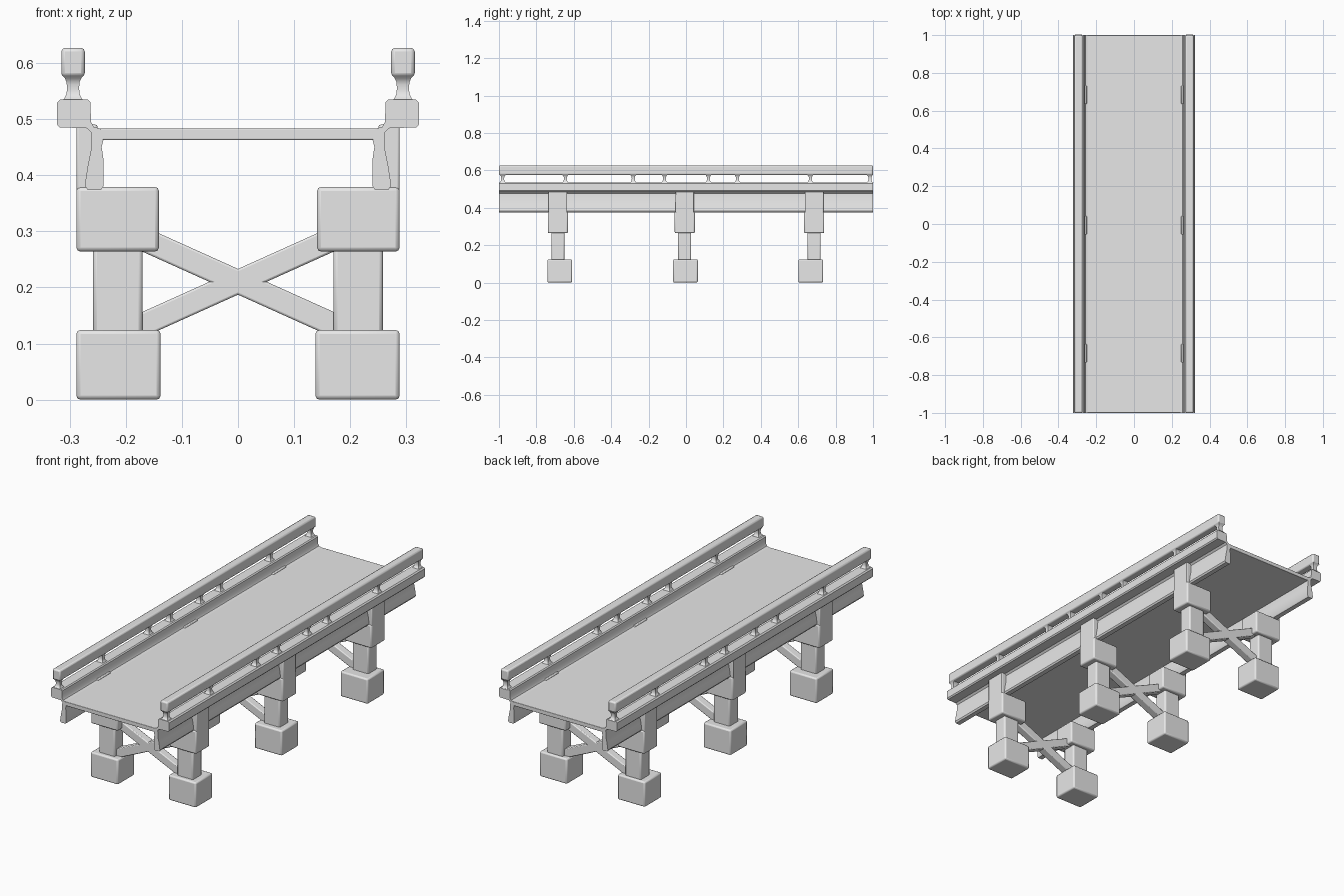
import bpy, bmesh, math
from mathutils import Vector

cube = bpy.data.objects.get("Cube")
if cube:
    bpy.data.objects.remove(cube, do_unlink=True)

grey = bpy.data.materials.new("plain grey")
grey.use_nodes = True
colour = (0.8, 0.8, 0.8, 1)
grey.diffuse_color = colour
grey.node_tree.nodes["Principled BSDF"].inputs["Base Color"].default_value = colour


def finish(name, bm, bevel=0.0):
    """Turn a bmesh into a named, coloured object with softened edges."""
    bmesh.ops.recalc_face_normals(bm, faces=bm.faces[:])
    mesh = bpy.data.meshes.new(name)
    bm.to_mesh(mesh)
    bm.free()
    mesh.materials.append(grey)
    ob = bpy.data.objects.new(name, mesh)
    bpy.context.collection.objects.link(ob)
    if bevel:
        mod = ob.modifiers.new("Soft edges", "BEVEL")
        mod.width = bevel
        mod.segments = 2
        mod.limit_method = "ANGLE"
        mod.angle_limit = math.radians(40)
    bpy.ops.object.select_all(action="DESELECT")
    ob.select_set(True)
    bpy.context.view_layer.objects.active = ob
    bpy.ops.object.shade_smooth_by_angle(angle=math.radians(35))
    return ob


def loft(name, rings, bevel=0.0):
    """Skin matching closed rings of points and cap both ends."""
    bm = bmesh.new()
    loops = [[bm.verts.new(p) for p in ring] for ring in rings]
    for a, b in zip(loops, loops[1:]):
        for i in range(len(a)):
            j = (i + 1) % len(a)
            bm.faces.new((a[i], a[j], b[j], b[i]))
    bm.faces.new(loops[0])
    bm.faces.new(loops[-1])
    return finish(name, bm, bevel)


def rect(x, y, z, wx, wy):
    return [(x + sx * wx / 2, y + sy * wy / 2, z)
            for sx, sy in ((-1, -1), (1, -1), (1, 1), (-1, 1))]


def box(name, xs, ys, zs, bevel=0.007):
    x, y = sum(xs) / 2, sum(ys) / 2
    wx, wy = abs(xs[1] - xs[0]), ys[1] - ys[0]
    return loft(name, [rect(x, y, z, wx, wy) for z in zs], bevel)


def extrude_y(name, profile, y0, y1, bevel=0.0):
    return loft(name, [[(x, y, z) for x, z in profile] for y in (y0, y1)], bevel)


# Deck slab
box("deck", (-0.255, 0.255), (-1, 1), (0.463, 0.483), 0.002)

# Girder with flared foot and curb, in one section
girder = [(0.244, 0.374), (0.268, 0.374), (0.273, 0.382), (0.268, 0.415),
          (0.262, 0.445), (0.261, 0.476), (0.270, 0.484), (0.318, 0.485),
          (0.323, 0.491), (0.323, 0.529), (0.317, 0.535), (0.268, 0.535),
          (0.263, 0.530), (0.262, 0.495), (0.257, 0.486), (0.245, 0.483),
          (0.240, 0.462), (0.243, 0.450), (0.240, 0.430), (0.240, 0.380)]
post_ys = (-0.98, -0.645, -0.282, -0.115, 0.12, 0.275, 0.665, 0.983)
pier_ys = (-0.685, -0.007, 0.685)
foot_ys = (-0.675, -0.003, 0.667)

for side, label in ((1, "left"), (-1, "right")):
    extrude_y(label + "_girder", [(side * x, z) for x, z in girder], -1, 1)
    box(label + "_handrail", (side * 0.273, side * 0.315), (-1, 1), (0.575, 0.627))

    # Waisted posts between the curb and the handrail
    for n, y in enumerate(post_ys):
        rings = []
        for i in range(9):
            t = i / 4 - 1
            flare = abs(t) ** 3
            wy = 0.016 + 0.022 * flare
            rings.append(rect(side * 0.294, y, 0.5555 + 0.0225 * t,
                              0.022 + 0.016 * flare, wy))
        loft(f"{label}_rail_post_{n + 1}", rings)

    # Piers: footing, column, capital and the bracket outside the girder
    for n, (y, f) in enumerate(zip(pier_ys, foot_ys)):
        tag = f"{label}_{n + 1}"
        box("footing_" + tag, (side * 0.138, side * 0.288),
            (f - 0.066, f + 0.066), (0, 0.124))
        box("column_" + tag, (side * 0.17, side * 0.258),
            (y - 0.035, y + 0.035), (0.115, 0.275))
        box("capital_" + tag, (side * 0.141, side * 0.288),
            (y - 0.054, y + 0.054), (0.264, 0.379))
        box("bracket_" + tag, (side * 0.25, side * 0.288),
            (y - 0.05, y + 0.05), (0.35, 0.49), 0.004)

# Crossed braces between each pair of columns
for n, y in enumerate(pier_ys):
    for slope, label in ((1, "rising"), (-1, "falling")):
        bar = []
        for x, dz in ((-0.2, -1), (0.2, -1), (0.2, 1), (-0.2, 1)):
            bar.append((x, 0.21 + slope * x * 0.45 + dz * 0.023))
        extrude_y(f"{label}_brace_{n + 1}", bar, y - 0.02, y + 0.02, 0.004)
